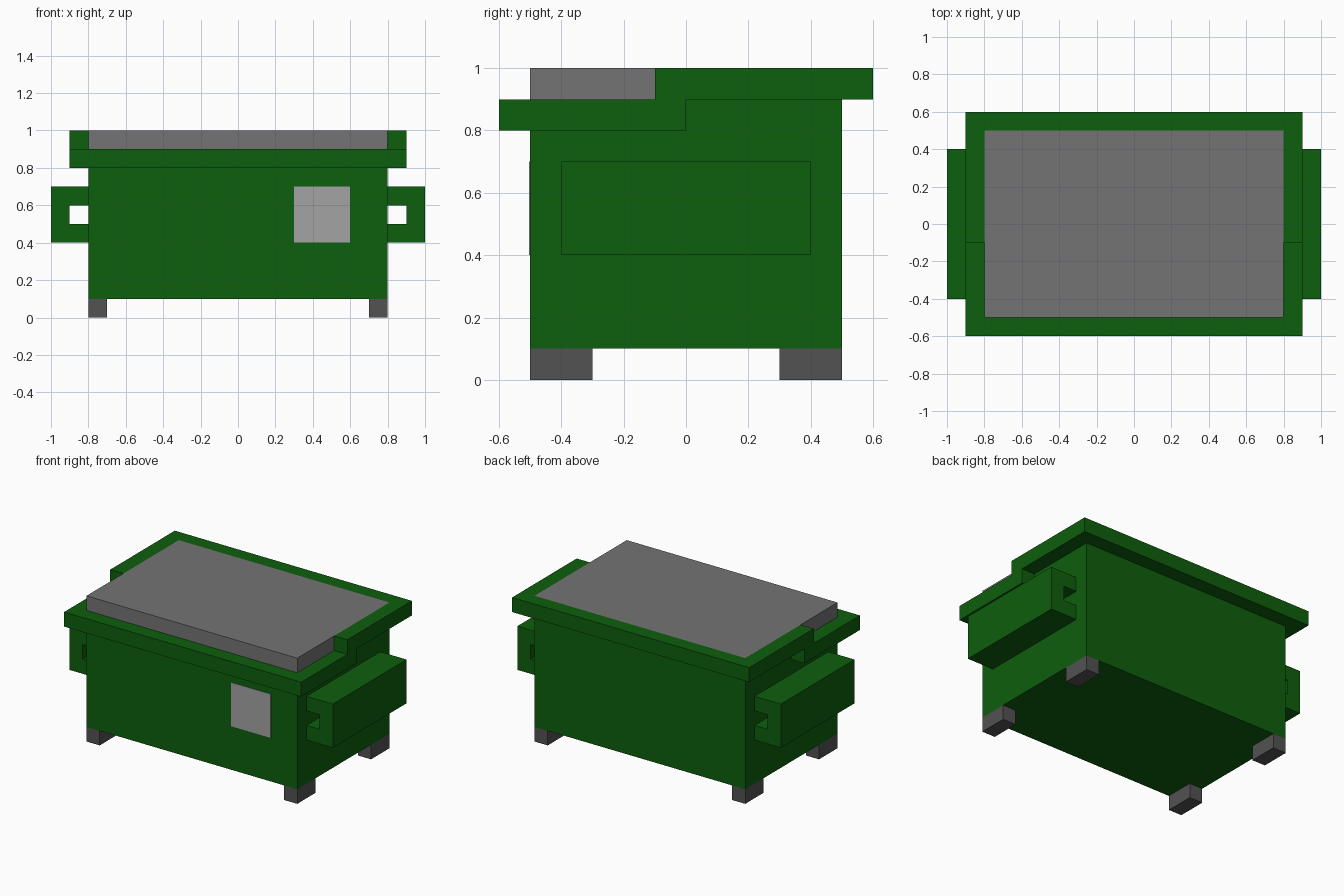
import bpy, bmesh

if "Cube" in bpy.data.objects:
    bpy.data.objects.remove(bpy.data.objects["Cube"])


def material(name, rgb):
    m = bpy.data.materials.new(name)
    m.diffuse_color = (*rgb, 1)
    m.use_nodes = True
    m.node_tree.nodes["Principled BSDF"].inputs["Base Color"].default_value = m.diffuse_color
    return m


GREEN = material("bin green", (0.004, 0.114, 0.004))
LID = material("lid grey", (0.174, 0.174, 0.174))
DARK = material("foot dark grey", (0.084, 0.084, 0.084))
PALE = material("label pale grey", (0.37, 0.37, 0.37))


def finish(name, bm, mat):
    bmesh.ops.recalc_face_normals(bm, faces=bm.faces[:])
    me = bpy.data.meshes.new(name)
    bm.to_mesh(me)
    bm.free()
    me.materials.append(mat)
    ob = bpy.data.objects.new(name, me)
    bpy.context.collection.objects.link(ob)
    return ob


def prism(bm, points, offset):
    """Extrude a closed outline of 3D points along an offset."""
    face = bm.faces.new([bm.verts.new(p) for p in points])
    ext = bmesh.ops.extrude_face_region(bm, geom=[face], use_keep_orig=True)
    verts = [g for g in ext["geom"] if isinstance(g, bmesh.types.BMVert)]
    bmesh.ops.translate(bm, vec=offset, verts=verts)


def add_box(bm, x, y, z):
    prism(bm, [(x[0], y[0], z[0]), (x[1], y[0], z[0]),
               (x[1], y[1], z[0]), (x[0], y[1], z[0])], (0, 0, z[1] - z[0]))


def box(name, x, y, z, mat):
    bm = bmesh.new()
    add_box(bm, x, y, z)
    return finish(name, bm, mat)


# Container, lid and front label plate
box("body", (-0.8, 0.8), (-0.5, 0.5), (0.1, 0.9), GREEN)
box("lid", (-0.8, 0.8), (-0.5, 0.5), (0.9, 1.0), LID)
box("label_plate", (0.3, 0.6), (-0.503, -0.5), (0.4, 0.7), PALE)

# Rim: low front bar, high back bar, stepped side rails joining them
box("front_rim", (-0.8, 0.8), (-0.6, -0.5), (0.8, 0.9), GREEN)
box("back_rim", (-0.8, 0.8), (0.5, 0.6), (0.9, 1.0), GREEN)
step = [(-0.6, 0.8), (0, 0.8), (0, 0.9), (0.6, 0.9),
        (0.6, 1.0), (-0.1, 1.0), (-0.1, 0.9), (-0.6, 0.9)]

# Fork pocket: C-shaped section open toward the body
pocket = [(0.8, 0.4), (1.0, 0.4), (1.0, 0.7), (0.8, 0.7),
          (0.8, 0.6), (0.9, 0.6), (0.9, 0.5), (0.8, 0.5)]

for side, s in (("left", -1), ("right", 1)):
    bm = bmesh.new()
    prism(bm, [(s * 0.8, y, z) for y, z in step], (s * 0.1, 0, 0))
    finish(side + "_rim", bm, GREEN)

    bm = bmesh.new()
    prism(bm, [(s * x, -0.4, z) for x, z in pocket], (0, 0.8, 0))
    finish(side + "_fork_pocket", bm, GREEN)

    # Feet under the corners
    for end, t in (("front", -1), ("back", 1)):
        box(f"{end}_{side}_foot", (s * 0.7, s * 0.8), (t * 0.3, t * 0.5),
            (0, 0.1), DARK)
